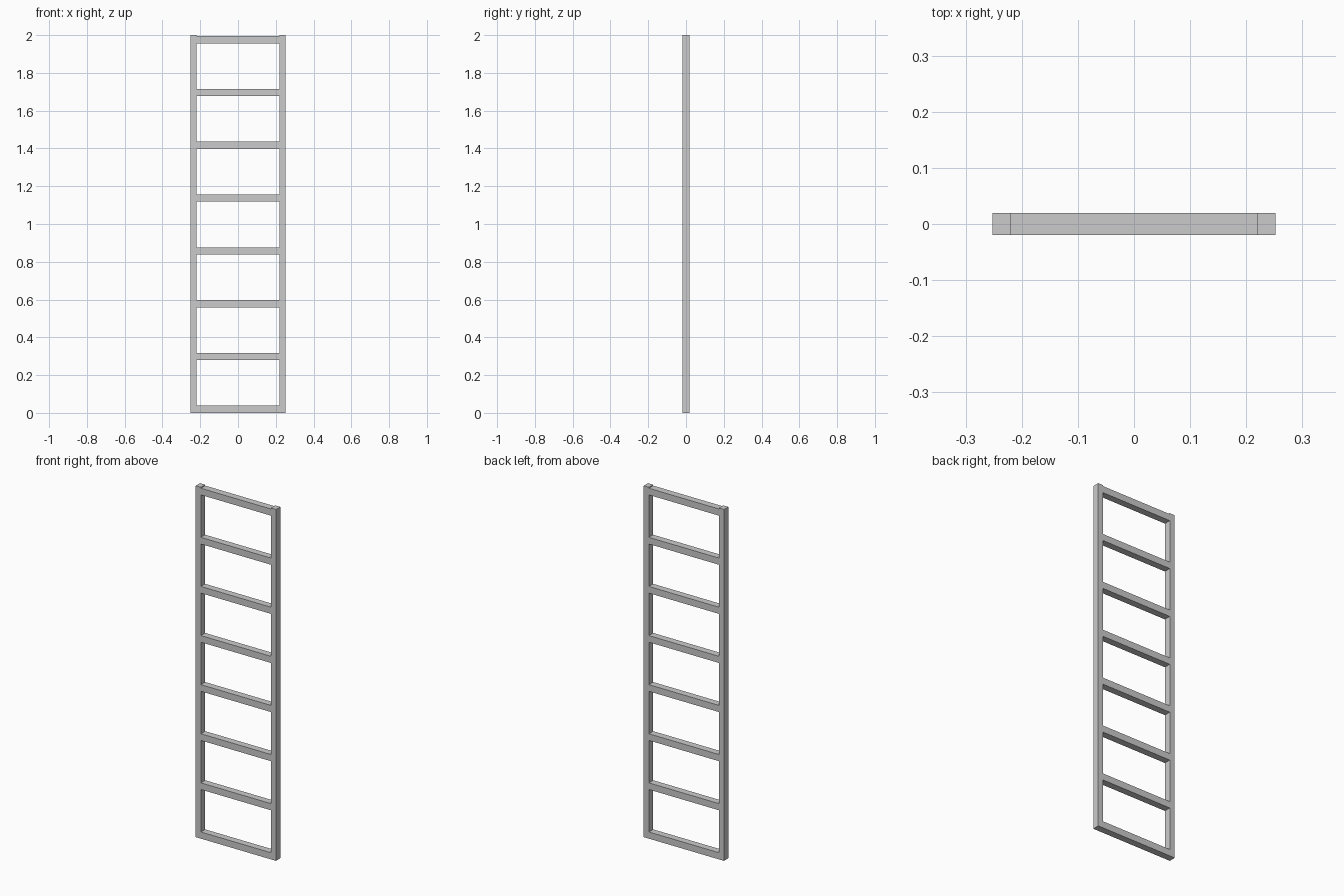
import bpy

if "Cube" in bpy.data.objects:
    bpy.data.objects.remove(bpy.data.objects["Cube"])

HALF_W, INNER, DEPTH, HEIGHT = 0.2525, 0.22, 0.039, 2.0
RUNG_H, RUNGS, SPACING = 0.038, 8, 0.2795


def box(name, x0, x1, z0, z1):
    bpy.ops.mesh.primitive_cube_add(size=1, location=((x0 + x1) / 2, 0, (z0 + z1) / 2))
    ob = bpy.context.object
    ob.name = name
    ob.scale = (x1 - x0, DEPTH, z1 - z0)
    bpy.ops.object.transform_apply(location=False, rotation=False, scale=True)
    return ob


# Upright side rails
box("left_rail", -HALF_W, -INNER, 0, HEIGHT)
box("right_rail", INNER, HALF_W, 0, HEIGHT)

# Evenly spaced rungs, lowest flush with the ground, top one just below the rail ends
for i in range(RUNGS):
    z = i * SPACING
    box(f"rung_{i + 1}", -INNER, INNER, z, z + RUNG_H)
